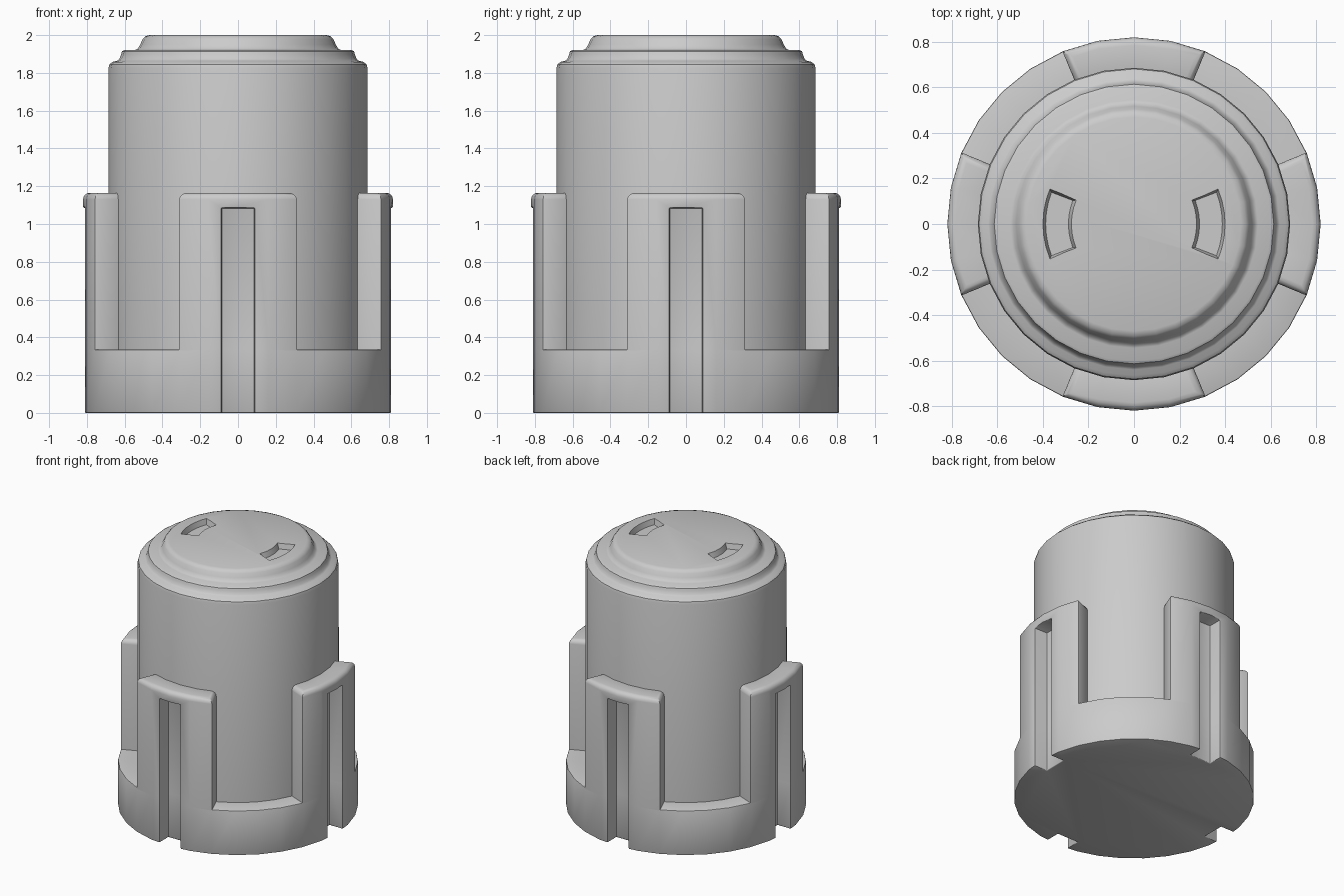
import bpy, bmesh
from math import sin, cos, radians, tau

SIDES = 32
OUTER, INNER = 0.82, 0.65
SILL_Z, ARM_Z = 0.335, 1.165

if "Cube" in bpy.data.objects:
    bpy.data.objects.remove(bpy.data.objects["Cube"], do_unlink=True)

grey = bpy.data.materials.new("plain grey")
grey.use_nodes = True
grey.diffuse_color = (0.6, 0.6, 0.6, 1)
grey.node_tree.nodes["Principled BSDF"].inputs["Base Color"].default_value = grey.diffuse_color


def make_object(name, bm):
    bmesh.ops.recalc_face_normals(bm, faces=bm.faces)
    mesh = bpy.data.meshes.new(name)
    bm.to_mesh(mesh)
    bm.free()
    mesh.materials.append(grey)
    obj = bpy.data.objects.new(name, mesh)
    bpy.context.collection.objects.link(obj)
    return obj


def ring(bm, r, z):
    return [bm.verts.new((r * cos(tau * i / SIDES), r * sin(tau * i / SIDES), z))
            for i in range(SIDES)]


def bridge(bm, low, high):
    n = len(low)
    return [bm.faces.new((low[i], low[(i + 1) % n], high[(i + 1) % n], high[i]))
            for i in range(n)]


def finish(obj, cutter, bevel):
    # Cut the recesses, soften the hard edges, then shade
    cutter.hide_render = True
    cut = obj.modifiers.new("recesses", 'BOOLEAN')
    cut.operation, cut.solver, cut.object = 'DIFFERENCE', 'EXACT', cutter
    if bevel:
        soft = obj.modifiers.new("soft edges", 'BEVEL')
        soft.width, soft.segments = bevel, 2
        soft.limit_method, soft.angle_limit = 'ANGLE', radians(50)
    bpy.ops.object.select_all(action='DESELECT')
    bpy.context.view_layer.objects.active = obj
    obj.select_set(True)
    for mod in list(obj.modifiers):
        bpy.ops.object.modifier_apply(modifier=mod.name)
    bpy.data.objects.remove(cutter, do_unlink=True)
    bpy.ops.object.shade_smooth_by_angle(angle=radians(35))


# Holder: a solid base whose rim rises into four arms
bm = bmesh.new()
bottom, rim, inside = ring(bm, OUTER, 0), ring(bm, OUTER, SILL_Z), ring(bm, INNER, SILL_Z)
bm.faces.new(bottom)
bridge(bm, bottom, rim)
top_faces = bridge(bm, rim, inside)
bm.faces.new(inside)
arms = [f for i, f in enumerate(top_faces) if (i + 2) % 8 < 4]
raised = bmesh.ops.extrude_face_region(bm, geom=arms)["geom"]
bmesh.ops.translate(bm, vec=(0, 0, ARM_Z - SILL_Z),
                    verts=[v for v in raised if isinstance(v, bmesh.types.BMVert)])
bm.normal_update()

# Round the outer and side edges of each arm top
rounded = []
for e in bm.edges:
    high = all(v.co.z > ARM_Z - 0.01 for v in e.verts)
    outside = any(v.co.xy.length > OUTER - 0.01 for v in e.verts)
    crease = any(abs(f.normal.z) < 0.5 for f in e.link_faces)
    if high and outside and crease:
        rounded.append(e)
bmesh.ops.bevel(bm, geom=rounded, offset=0.035, segments=4, profile=0.5, affect='EDGES')
holder = make_object("holder", bm)

# Upright grooves, one down the middle of each arm
bm = bmesh.new()
for k in range(4):
    box = bmesh.ops.create_cube(bm, size=1)["verts"]
    bmesh.ops.scale(bm, vec=(0.2, 0.175, 1.285), verts=box)
    bmesh.ops.translate(bm, vec=(0.803, 0, 0.4425), verts=box)
    for v in box:
        x, y = v.co.xy
        v.co.xy = [(x, y), (-y, x), (-x, -y), (y, -x)][k]
finish(holder, make_object("groove_cutter", bm), 0.006)

# Inner body: a turned profile with a stepped lid
profile = [(0.686, 0.30), (0.686, 1.825), (0.681, 1.845), (0.665, 1.858),
           (0.640, 1.864), (0.628, 1.874), (0.619, 1.898), (0.614, 1.914),
           (0.602, 1.921), (0.545, 1.921), (0.530, 1.929), (0.518, 1.950),
           (0.505, 1.978), (0.492, 1.993), (0.470, 2.0)]
bm = bmesh.new()
rings = [ring(bm, r, z) for r, z in profile]
for low, high in zip(rings, rings[1:]):
    bridge(bm, low, high)
bm.faces.new(rings[0])
bm.faces.new(rings[-1])
body = make_object("inner_body", bm)

# Two curved finger recesses in the lid
bm = bmesh.new()


def sector(turn, r_in, r_out, half, z):
    steps = [half * (i / 3 - 1) for i in range(7)]
    path = [(r_out, a) for a in steps] + [(r_in, a) for a in reversed(steps)]
    return [bm.verts.new((turn * r * cos(radians(a)), turn * r * sin(radians(a)), z))
            for r, a in path]


for turn in (1, -1):
    floor = sector(turn, 0.288, 0.388, 21, 1.96)
    mouth = sector(turn, 0.262, 0.412, 24, 2.04)
    bridge(bm, floor, mouth)
    bm.faces.new(floor)
    bm.faces.new(mouth)
finish(body, make_object("recess_cutter", bm), 0)
